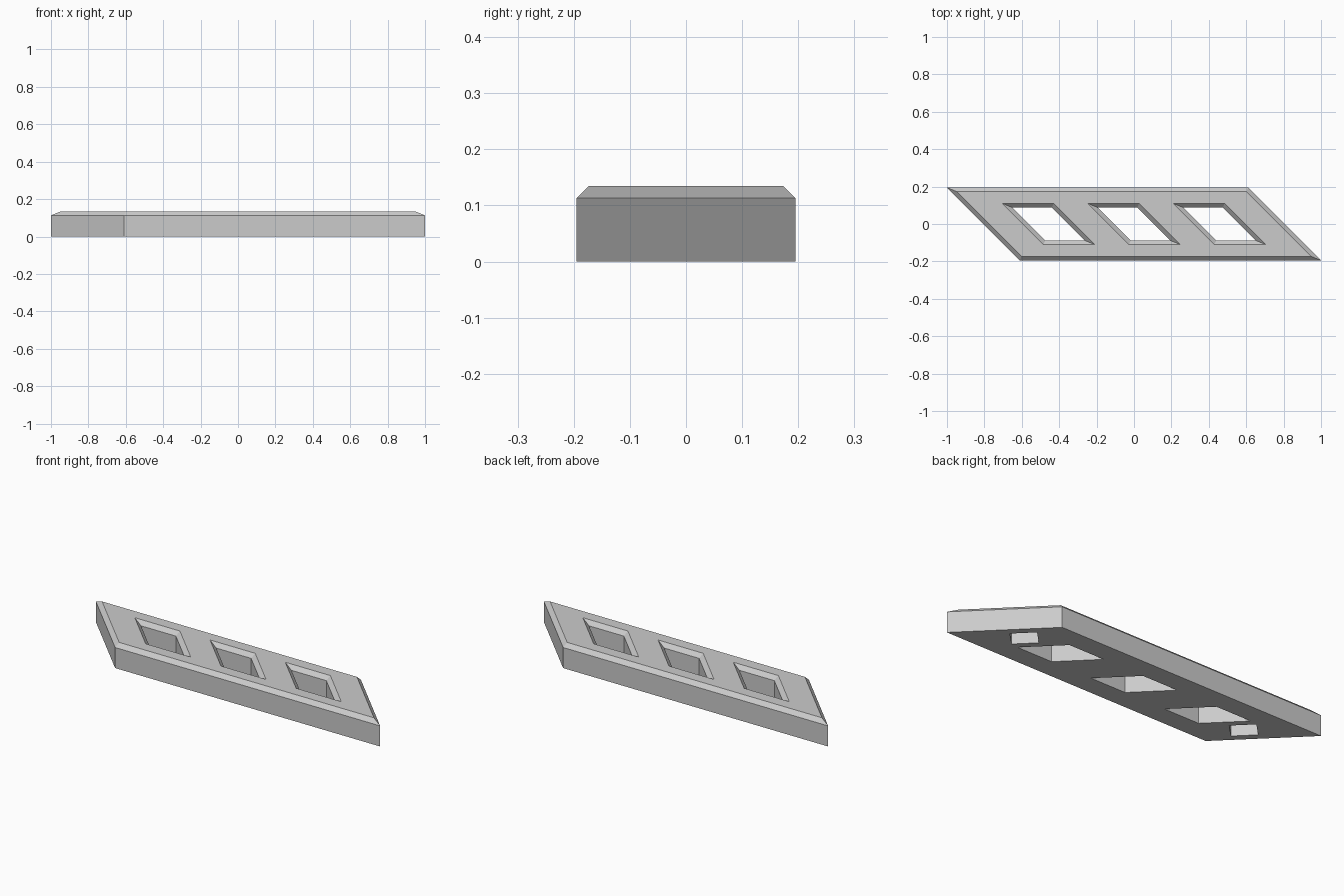
import bpy
import bmesh
from mathutils import Vector

cube = bpy.data.objects.get("Cube")
if cube:
    bpy.data.objects.remove(cube, do_unlink=True)

HALF_LEN, HALF_WID = 0.805, 0.195   # sheared plate, x = u - y
TOP, CHAMFER = 0.135, 0.022
SHOULDER = TOP - CHAMFER
SLANT = CHAMFER * 2 ** 0.5          # chamfer measured along the slanted ends
SIGNS = ((-1, -1), (1, -1), (1, 1), (-1, 1))

bm = bmesh.new()


def slanted(centre, half_len, half_wid):
    """Corners of a parallelogram with 45 degree ends."""
    return [(centre + a * half_len - b * half_wid, b * half_wid) for a, b in SIGNS]


def diamond(centre, half_across, half_along):
    """Corners of a rectangle lined up with the slanted ends."""
    n, d = Vector((1, 1)).normalized(), Vector((-1, 1)).normalized()
    return [Vector((centre, 0)) + n * a * half_across + d * b * half_along
            for a, b in SIGNS]


def ring(corners, z):
    return [bm.verts.new((x, y, z)) for x, y in corners]


def walls(rings):
    for low, high in zip(rings, rings[1:]):
        for i in range(4):
            j = (i + 1) % 4
            bm.faces.new((low[i], low[j], high[j], high[i]))


def fill(rings, up):
    """Flat face bounded by the first ring and pierced by the others."""
    edges = [bm.edges.get((r[i], r[(i + 1) % 4])) for r in rings for i in range(4)]
    bmesh.ops.triangle_fill(bm, edges=edges, normal=(0, 0, up))


# Outer body with a chamfered top rim
body = [ring(slanted(0, HALF_LEN, HALF_WID), 0),
        ring(slanted(0, HALF_LEN, HALF_WID), SHOULDER),
        ring(slanted(0, HALF_LEN - SLANT, HALF_WID - CHAMFER), TOP)]
walls(body)
bottom, top = [body[0]], [body[-1]]

# Three through windows, flared at the top
for centre in (-0.457, 0, 0.457):
    inner = slanted(centre, 0.106, 0.088)
    window = [ring(inner, 0), ring(inner, SHOULDER),
              ring(slanted(centre, 0.106 + SLANT, 0.088 + CHAMFER), TOP)]
    walls(window)
    bottom.append(window[0])
    top.append(window[-1])

# Blind pockets under both ends
for side in (-1, 1):
    corners = diamond(side * 0.682, 0.05, 0.065)
    pocket = [ring(corners, 0), ring(corners, 0.08)]
    walls(pocket)
    bm.faces.new(pocket[1])
    bottom.append(pocket[0])

fill(bottom, -1)
fill(top, 1)
bmesh.ops.recalc_face_normals(bm, faces=bm.faces)

mesh = bpy.data.meshes.new("slotted_plate")
bm.to_mesh(mesh)
bm.free()
plate = bpy.data.objects.new("slotted_plate", mesh)
bpy.context.collection.objects.link(plate)

# Single light grey finish
grey = bpy.data.materials.new("light_grey")
grey.use_nodes = True
colour = (0.6, 0.6, 0.6, 1)
grey.diffuse_color = colour
grey.node_tree.nodes["Principled BSDF"].inputs["Base Color"].default_value = colour
mesh.materials.append(grey)
